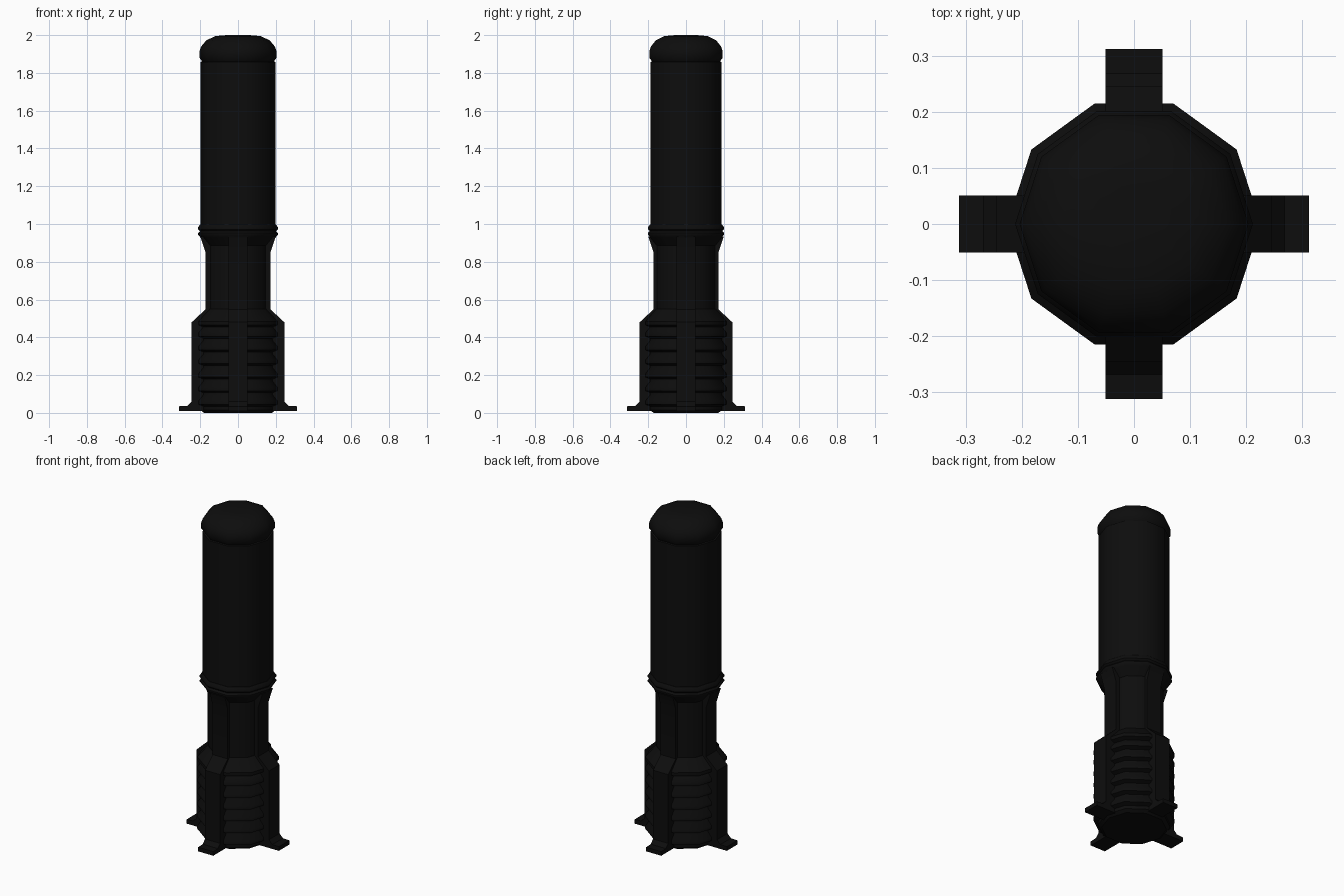
import bpy, bmesh, math
from mathutils import Matrix

if "Cube" in bpy.data.objects:
    bpy.data.objects.remove(bpy.data.objects["Cube"])

SIDES = 10
black = bpy.data.materials.new("black_metal")
black.diffuse_color = (0.004, 0.004, 0.004, 1)
black.use_nodes = True
black.node_tree.nodes["Principled BSDF"].inputs["Base Color"].default_value = black.diffuse_color


def finish(name, bm):
    bmesh.ops.recalc_face_normals(bm, faces=bm.faces[:])
    mesh = bpy.data.meshes.new(name)
    bm.to_mesh(mesh)
    bm.free()
    obj = bpy.data.objects.new(name, mesh)
    bpy.context.collection.objects.link(obj)
    mesh.materials.append(black)
    bpy.ops.object.select_all(action='DESELECT')
    obj.select_set(True)
    bpy.context.view_layer.objects.active = obj
    bpy.ops.object.shade_smooth_by_angle(angle=math.radians(38))
    return obj


def lathe(name, profile):
    """Ten-sided turned solid from (radius, height) points, capped at both ends."""
    bm = bmesh.new()
    rings = []
    for r, z in profile:
        rings.append([bm.verts.new((r * math.cos(2 * math.pi * i / SIDES),
                                    r * math.sin(2 * math.pi * i / SIDES), z))
                      for i in range(SIDES)])
    for a, b in zip(rings, rings[1:]):
        for i in range(SIDES):
            j = (i + 1) % SIDES
            bm.faces.new((a[i], a[j], b[j], b[i]))
    bm.faces.new(rings[0][::-1])
    bm.faces.new(rings[-1])
    return finish(name, bm)


def rib(name, profile, half_width, angle):
    """Side profile extruded to a vertical rib, turned about the post axis."""
    bm = bmesh.new()
    face = bm.faces.new([bm.verts.new((r, -half_width, z)) for r, z in profile])
    ext = bmesh.ops.extrude_face_region(bm, geom=[face])
    moved = [v for v in ext["geom"] if isinstance(v, bmesh.types.BMVert)]
    bmesh.ops.translate(bm, verts=moved, vec=(0, 2 * half_width, 0))
    bmesh.ops.transform(bm, matrix=Matrix.Rotation(angle, 4, 'Z'), verts=bm.verts[:])
    return finish(name, bm)


# Base with a stack of sloping louvres and a chamfered shoulder
base = [(0.18, 0.0), (0.2, 0.015)]
for k in range(6):
    z = 0.035 + k * 0.072
    base += [(0.2, z), (0.226, z + 0.01), (0.226, z + 0.028), (0.2, z + 0.06)]
base += [(0.226, 0.465), (0.226, 0.485), (0.165, 0.55)]
lathe("louvred_base", base)

# Neck and double-ringed collar
lathe("neck", [(0.163, 0.53), (0.163, 0.93)])
lathe("collar", [(0.163, 0.885), (0.2, 0.93), (0.212, 0.945), (0.212, 0.952),
                 (0.202, 0.962), (0.212, 0.972), (0.212, 0.982), (0.2, 0.998)])

# Lamp tube and domed cap
lathe("tube", [(0.198, 0.985), (0.198, 1.858), (0.185, 1.862)])
lathe("cap", [(0.185, 1.855), (0.204, 1.88), (0.204, 1.915), (0.195, 1.94),
              (0.168, 1.972), (0.12, 1.995), (0.06, 2.0)])

# Four ribs with feet, running from the ground to the collar
rib_profile = [(0.12, 0.01), (0.312, 0.01), (0.312, 0.035), (0.268, 0.037),
               (0.245, 0.06), (0.245, 0.48), (0.172, 0.548), (0.172, 0.85),
               (0.2, 0.935), (0.12, 0.935)]
for k, side in enumerate(("right", "back", "left", "front")):
    rib("rib_" + side, rib_profile, 0.051, k * math.pi / 2)
